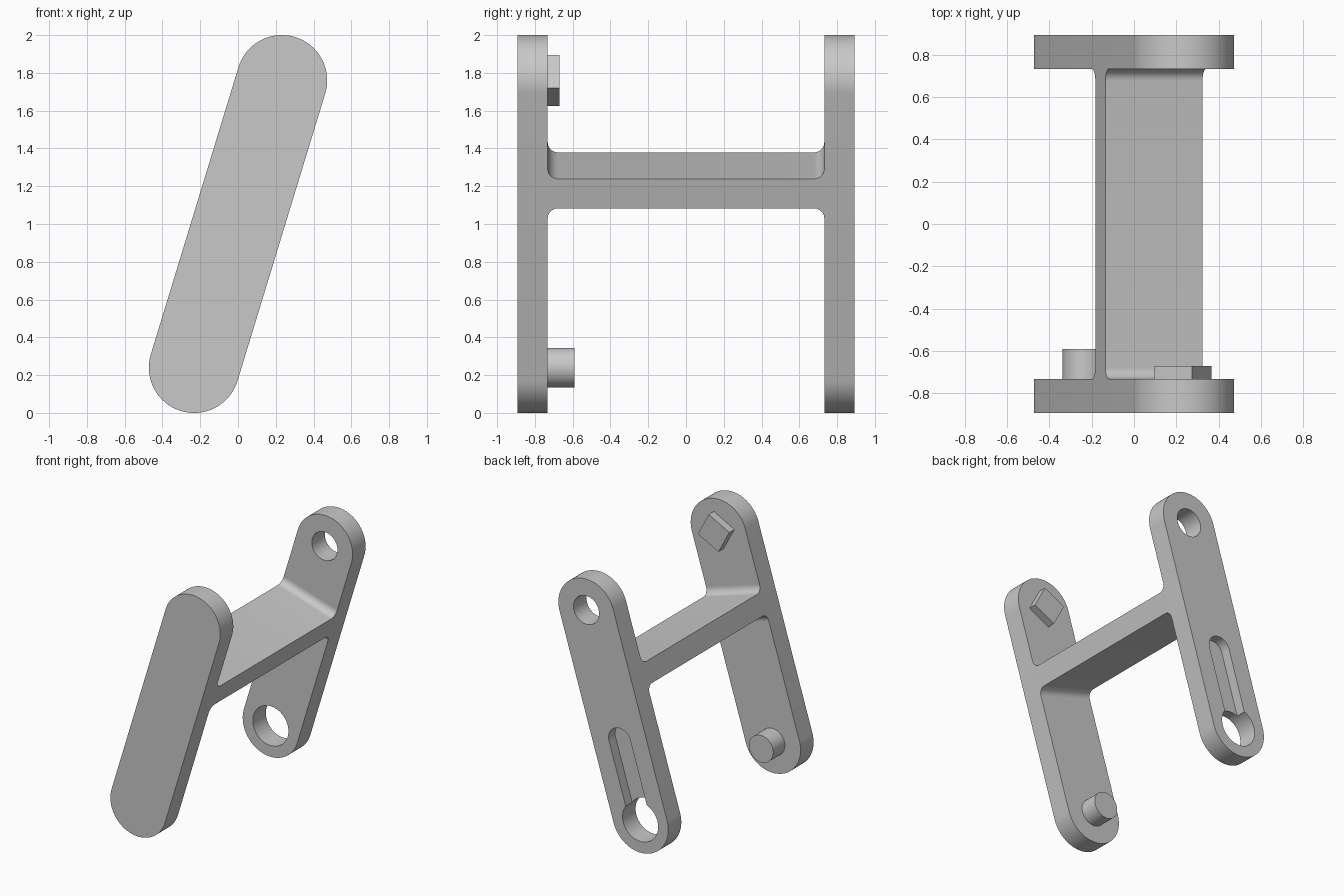
import bpy, bmesh, math
from mathutils import Matrix

if "Cube" in bpy.data.objects:
    bpy.data.objects.remove(bpy.data.objects["Cube"])

# Dimensions in the bracket's own frame: x across, y depth, z along the arms
R, L = 0.24, 0.795
INNER, OUTER = 0.732, 0.892
BAR_LOW, BAR_HIGH, FILLET = 0.16, 0.323, 0.055
TILT = math.atan2(0.232, 0.76)
FRAME = Matrix.Translation((0, 0, 1)) @ Matrix.Rotation(TILT, 4, 'Y')

grey = bpy.data.materials.new("plain_grey")
grey.use_nodes = True
COLOUR = (0.58, 0.58, 0.58, 1)
grey.diffuse_color = COLOUR
grey.node_tree.nodes["Principled BSDF"].inputs["Base Color"].default_value = COLOUR


def prism(name, points, offset):
    """Extrude a closed outline of 3D points by an offset vector."""
    bm = bmesh.new()
    face = bm.faces.new([bm.verts.new(p) for p in points])
    moved = bmesh.ops.extrude_face_region(bm, geom=[face])["geom"]
    bmesh.ops.translate(bm, vec=offset,
                        verts=[g for g in moved if isinstance(g, bmesh.types.BMVert)])
    bmesh.ops.recalc_face_normals(bm, faces=bm.faces)
    mesh = bpy.data.meshes.new(name)
    bm.to_mesh(mesh)
    bm.free()
    obj = bpy.data.objects.new(name, mesh)
    bpy.context.collection.objects.link(obj)
    obj.matrix_world = FRAME
    mesh.materials.append(grey)
    return obj


def arc(cx, cz, r, start, end, steps):
    angles = [math.radians(start + (end - start) * i / steps) for i in range(steps + 1)]
    return [(cx + r * math.cos(a), cz + r * math.sin(a)) for a in angles]


def along_y(name, outline, y0, y1):
    return prism(name, [(x, y0, z) for x, z in outline], (0, y1 - y0, 0))


def stadium(low, high, r):
    return arc(0, high, r, 0, 180, 40) + arc(0, low, r, 180, 360, 40)


def disc(z, r, steps=64):
    return arc(0, z, r, 0, 360, steps)[:-1]


def activate(obj):
    bpy.ops.object.select_all(action='DESELECT')
    obj.select_set(True)
    bpy.context.view_layer.objects.active = obj


def cut(obj, cutter):
    activate(obj)
    mod = obj.modifiers.new("cut", 'BOOLEAN')
    mod.operation, mod.solver, mod.object = 'DIFFERENCE', 'EXACT', cutter
    bpy.ops.object.modifier_apply(modifier=mod.name)
    bpy.data.objects.remove(cutter)


# Arms
front_arm = along_y("front_arm", stadium(-L, L, R), -OUTER, -INNER)
back_arm = along_y("back_arm", stadium(-L, L, R), INNER, OUTER)

# Back arm: two through holes and a half-depth slot on the outer face
cut(back_arm, along_y("slot_cutter", stadium(-L, -0.185, 0.095), (INNER + OUTER) / 2, 1))
cut(back_arm, along_y("small_hole_cutter", disc(L, 0.11), 0.6, 1))
cut(back_arm, along_y("large_hole_cutter", disc(-L, 0.153), 0.6, 1))

# Crossbar flaring into the arms with concave fillets, outlined in depth and height
c, top, low = INNER - FILLET, BAR_HIGH + FILLET, BAR_LOW - FILLET
profile = (arc(-c, top, FILLET, 180, 270, 10) + arc(c, top, FILLET, 270, 360, 10)
           + arc(c, low, FILLET, 0, 90, 10) + arc(-c, low, FILLET, 90, 180, 10))
crossbar = prism("crossbar", [(-R, y, z) for y, z in profile], (2 * R, 0, 0))

# Pegs on the inside of the front arm
round_peg = along_y("round_peg", disc(-L, 0.105), -INNER, -0.59)
square_peg = along_y("square_peg", disc(L, 0.141, 4), -INNER, -0.67)

for part in (front_arm, back_arm, crossbar, round_peg, square_peg):
    activate(part)
    bpy.ops.object.shade_smooth_by_angle(angle=math.radians(30))
